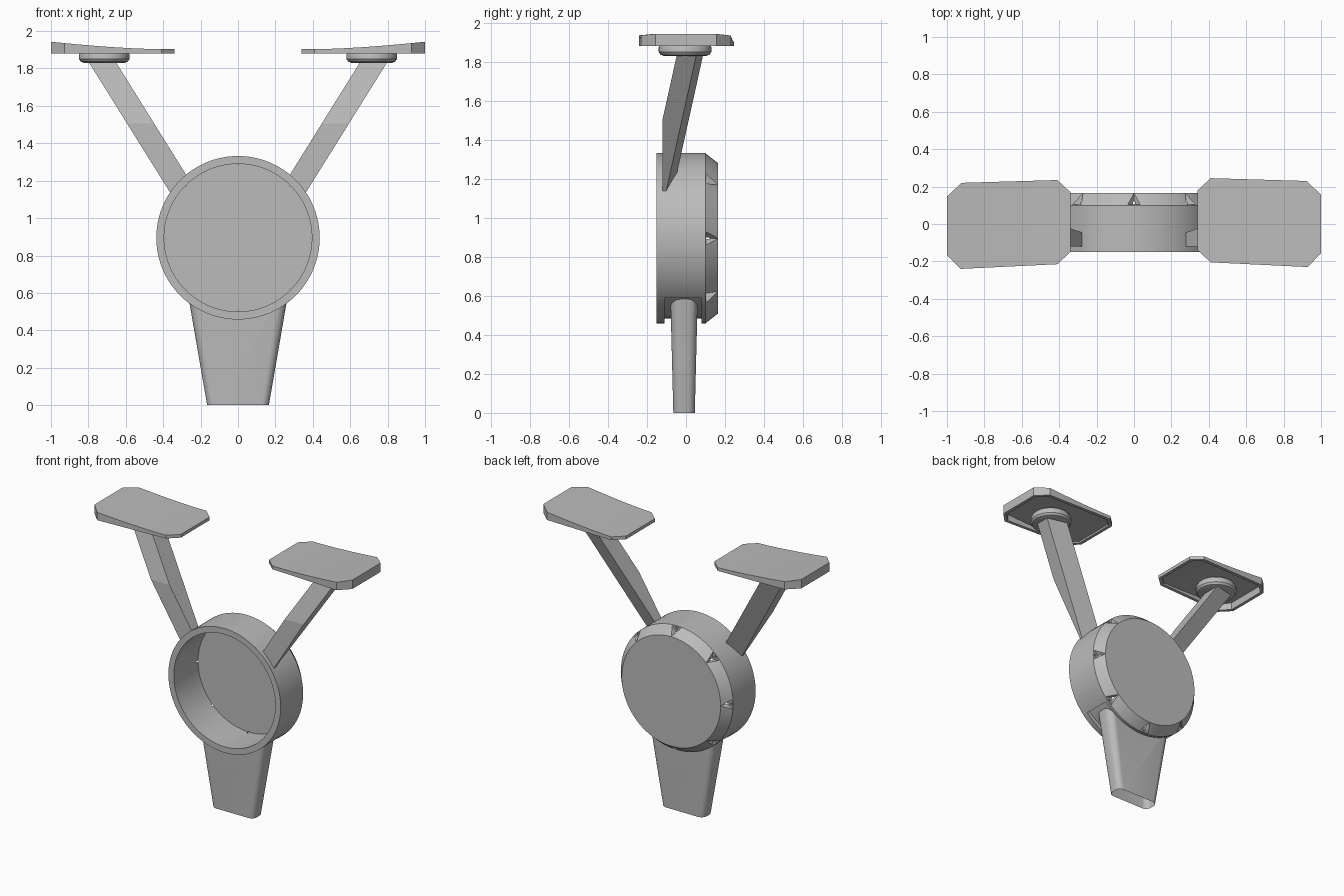
import bpy, bmesh, math
from mathutils import Vector, Matrix

cube = bpy.data.objects.get("Cube")
if cube:
    bpy.data.objects.remove(cube, do_unlink=True)

CZ = 0.895          # height of the drum axis
R = 0.437           # drum radius

grey = bpy.data.materials.new("plain grey")
grey.use_nodes = True
grey.diffuse_color = (0.5, 0.5, 0.5, 1)
grey.node_tree.nodes["Principled BSDF"].inputs["Base Color"].default_value = (0.5, 0.5, 0.5, 1)


def finish(bm, name):
    """Turn a bmesh into a linked object."""
    bmesh.ops.remove_doubles(bm, verts=bm.verts, dist=1e-5)
    bmesh.ops.recalc_face_normals(bm, faces=bm.faces)
    mesh = bpy.data.meshes.new(name)
    bm.to_mesh(mesh)
    bm.free()
    mesh.materials.append(grey)
    ob = bpy.data.objects.new(name, mesh)
    bpy.context.collection.objects.link(ob)
    return ob


def lathe(bm, points, center, axis, angle=2 * math.pi, start=0.0, steps=96, closed=False):
    """Revolve (radius, along) points about the y or z axis through center."""
    c = Vector(center)
    out = Vector((0, 0, -1)) if axis.y else Vector((1, 0, 0))
    out = Matrix.Rotation(start, 3, axis) @ out
    vs = [bm.verts.new(c + out * r + axis * a) for r, a in points]
    pairs = list(zip(vs, vs[1:] + vs[:1])) if closed else list(zip(vs, vs[1:]))
    geom = vs + [bm.edges.new(p) for p in pairs]
    full = angle > 6.28
    if closed and not full:
        geom.append(bm.faces.new(vs))
    bmesh.ops.spin(bm, geom=geom, cent=c, axis=axis, angle=angle, steps=steps)


def loft(bm, bottom, top):
    """Closed prism between two matching outlines."""
    a = [bm.verts.new(p) for p in bottom]
    b = [bm.verts.new(p) for p in top]
    n = len(a)
    for i in range(n):
        j = (i + 1) % n
        bm.faces.new((a[i], a[j], b[j], b[i]))
    return bm.faces.new(a[::-1]), bm.faces.new(b)


def cut(ob, cutter, remove=True):
    """Subtract cutter from ob and bake the result."""
    mod = ob.modifiers.new("cut", "BOOLEAN")
    mod.operation, mod.solver, mod.object = "DIFFERENCE", "EXACT", cutter
    cutter.hide_render = True
    dg = bpy.context.evaluated_depsgraph_get()
    mesh = bpy.data.meshes.new_from_object(ob.evaluated_get(dg))
    ob.modifiers.clear()
    ob.data = mesh
    if remove:
        bpy.data.objects.remove(cutter, do_unlink=True)


def smooth(ob, degrees=30):
    bpy.ops.object.select_all(action="DESELECT")
    ob.select_set(True)
    bpy.context.view_layer.objects.active = ob
    bpy.ops.object.shade_smooth_by_angle(angle=math.radians(degrees))


Y, Z = Vector((0, 1, 0)), Vector((0, 0, 1))

# Open drum with a chamfered back edge
bm = bmesh.new()
lathe(bm, [(0, 0.165), (0.385, 0.165), (R, 0.1), (R, -0.15),
           (0.395, -0.15), (0.395, 0.12), (0, 0.12)], (0, 0, CZ), Y)
drum = finish(bm, "drum")

# Shallow groove around the bottom that receives the leg
bm = bmesh.new()
half = math.radians(45.5)
lathe(bm, [(0.41, -0.11), (0.5, -0.11), (0.5, 0.08), (0.41, 0.08)],
      (0, 0, CZ), Y, angle=2 * half, start=-half, steps=32, closed=True)
cut(drum, finish(bm, "groove_cutter"))

# Eight wedge notches in the chamfer, each with a small hole
wedges, holes = bmesh.new(), bmesh.new()
for i in range(8):
    turn = Matrix.Translation((0, 0, CZ)) @ Matrix.Rotation(i * math.pi / 4, 4, "Y")
    v = [wedges.verts.new(turn @ Vector(p)) for p in
         ((-0.055, 0.103, 0.46), (0.055, 0.103, 0.46), (0, 0.103, 0.39), (0, 0.166, 0.385))]
    for f in ((0, 1, 2), (0, 1, 3), (1, 2, 3), (2, 0, 3)):
        wedges.faces.new([v[k] for k in f])
    place = turn @ Matrix.Translation((0, 0.1, 0.421)) @ Matrix.Rotation(math.pi / 2, 4, "X")
    bmesh.ops.create_cone(holes, cap_ends=True, segments=12, radius1=0.008,
                          radius2=0.008, depth=0.03, matrix=place)
cut(drum, finish(wedges, "notch_cutter"))
cut(drum, finish(holes, "hole_cutter"))
smooth(drum)

# Cylinder used to trim leg and arms to the drum wall
bm = bmesh.new()
bmesh.ops.create_cone(bm, cap_ends=True, segments=96, radius1=0.409, radius2=0.409, depth=2,
                      matrix=Matrix.Translation((0, 0, CZ)) @ Matrix.Rotation(math.pi / 2, 4, "X"))
trim = finish(bm, "trim_cutter")


def rounded(hx, y0, y1, r, z):
    """Rounded rectangle outline at height z."""
    pts = []
    for k, (cx, cy) in enumerate(((hx - r, y1 - r), (r - hx, y1 - r),
                                  (r - hx, y0 + r), (hx - r, y0 + r))):
        for s in range(7):
            a = (k + s / 6) * math.pi / 2
            pts.append((cx + r * math.cos(a), cy + r * math.sin(a), z))
    return pts


# Tapered leg, hollow from below
bm = bmesh.new()
bottom, _ = loft(bm, rounded(0.165, -0.065, 0.045, 0.04, 0), rounded(0.267, -0.08, 0.06, 0.05, 0.59))
bmesh.ops.inset_region(bm, faces=[bottom], thickness=0.012)
hole = bmesh.ops.extrude_face_region(bm, geom=[bottom])
bmesh.ops.translate(bm, vec=(0, 0, 0.4),
                    verts=[g for g in hole["geom"] if isinstance(g, bmesh.types.BMVert)])
bm.faces.remove(bottom)
leg = finish(bm, "leg")
cut(leg, trim, remove=False)
smooth(leg)


def pad_top(x):
    return 1.903 + 0.04 * max(0, (x - 0.4) / 0.6) ** 1.6


for side, label in ((1, "left"), (-1, "right")):
    flip = Matrix.Diagonal((side, 1, 1, 1))

    # Leaning arm, flattened at the front and trimmed to the drum
    bm = bmesh.new()
    top = [(0.66, 0.09), (0.66, -0.045), (0.805, -0.045), (0.805, 0.055)]
    loft(bm, [(x - 0.465, y - 0.165, 1.1) for x, y in top], [(x, y, 1.845) for x, y in top])
    sliced = bmesh.ops.bisect_plane(bm, geom=bm.verts[:] + bm.edges[:] + bm.faces[:],
                                    plane_co=(0, -0.12, 0), plane_no=(0, -1, 0), clear_outer=True)
    rim = [g for g in sliced["geom_cut"] if isinstance(g, bmesh.types.BMEdge)]
    bmesh.ops.holes_fill(bm, edges=rim)
    bm.transform(flip)
    arm = finish(bm, label + "_arm")
    cut(arm, trim, remove=False)

    # Round mount under the pad
    bm = bmesh.new()
    lathe(bm, [(0, 1.83), (0.108, 1.83), (0.125, 1.836), (0.135, 1.85), (0.135, 1.875),
               (0.125, 1.893), (0, 1.893)], (0.715, -0.005, 0), Z, steps=48)
    bm.transform(flip)
    smooth(finish(bm, label + "_mount"))

    # Eight-sided pad with a curved top and recessed underside
    bm = bmesh.new()
    outline = [(0.34, -0.145), (0.41, -0.21), (0.928, -0.235), (1, -0.162),
               (1, 0.152), (0.922, 0.225), (0.41, 0.24), (0.34, 0.175)]
    low, high = loft(bm, [(x, y, 1.88) for x, y in outline], [(x, y, 1.95) for x, y in outline])
    for k in range(1, 11):
        bmesh.ops.bisect_plane(bm, geom=bm.verts[:] + bm.edges[:] + bm.faces[:],
                               plane_co=(0.34 + 0.06 * k, 0, 0), plane_no=(1, 0, 0))
    for v in bm.verts:
        if v.co.z > 1.9:
            v.co.z = pad_top(v.co.x)
    bm.normal_update()
    under = [f for f in bm.faces if f.normal.z < -0.9]
    bmesh.ops.inset_region(bm, faces=under, thickness=0.022, use_even_offset=True)
    bmesh.ops.inset_region(bm, faces=under, thickness=0.004, use_even_offset=True)
    for v in {v for f in under for v in f.verts}:
        v.co.z = pad_top(v.co.x) - 0.012
    bm.transform(Matrix.Translation((0, 0.005 * side, 0)) @ flip)
    smooth(finish(bm, label + "_pad"))

bpy.data.objects.remove(trim, do_unlink=True)
